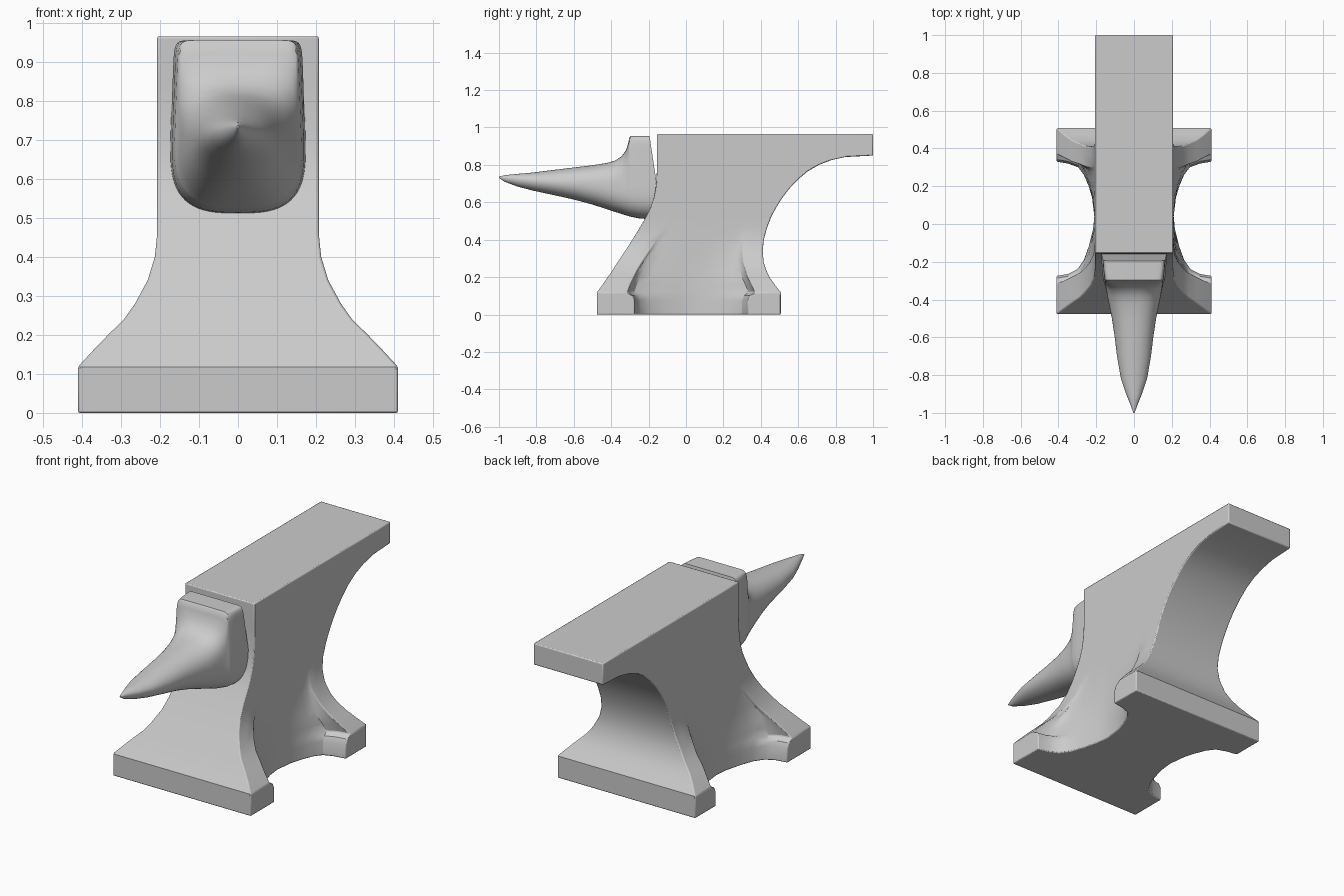
import bpy, math

if "Cube" in bpy.data.objects:
    bpy.data.objects.remove(bpy.data.objects["Cube"])


def loft(name, rings, bevel=0.0):
    """Skin a list of equal-length closed rings and cap both ends."""
    n = len(rings[0])
    verts = [p for r in rings for p in r]
    faces = [(i * n + j, i * n + (j + 1) % n, (i + 1) * n + (j + 1) % n, (i + 1) * n + j)
             for i in range(len(rings) - 1) for j in range(n)]
    faces += [tuple(reversed(range(n))), tuple(range(len(verts) - n, len(verts)))]
    mesh = bpy.data.meshes.new(name)
    mesh.from_pydata(verts, [], faces)
    mesh.update()
    ob = bpy.data.objects.new(name, mesh)
    bpy.context.collection.objects.link(ob)
    bpy.ops.object.select_all(action='DESELECT')
    ob.select_set(True)
    bpy.context.view_layer.objects.active = ob
    # consistent outward normals
    bpy.ops.object.mode_set(mode='EDIT')
    bpy.ops.mesh.select_all(action='SELECT')
    bpy.ops.mesh.normals_make_consistent(inside=False)
    bpy.ops.object.mode_set(mode='OBJECT')
    bpy.ops.object.shade_smooth_by_angle(angle=math.radians(32))
    if bevel:
        m = ob.modifiers.new("soft_edges", 'BEVEL')
        m.width, m.segments = bevel, 2
        m.limit_method, m.angle_limit = 'ANGLE', math.radians(40)
    return ob


# Body: half plan of the base (x, y), front corner to back corner, with waisted side
WAIST, Y0, Y1 = 0.207, -0.477, 0.507
PLAN = [(.41, Y0), (.41, -.36), (.41, -.275), (.35, -.265), (.30, -.24), (.265, -.19),
        (.24, -.12), (.217, -.03), (.21, .04), (.222, .14), (.24, .2), (.265, .26),
        (.295, .30), (.35, .32), (.41, .33), (.41, .41), (.41, Y1)]
# height, front y, back y, foot flare, foot-end rounding
LEVELS = [(0, Y0, Y1, 1, 0), (.075, Y0, Y1, 1, 0), (.102, Y0, Y1, 1, .012),
          (.118, Y0, Y1, 1, .04), (.16, -.446, .474, .81, .045), (.2, -.418, .446, .62, .045),
          (.24, -.391, .428, .42, .045), (.28, -.365, .415, .28, .04), (.34, -.325, .410, .12, .03),
          (.4, -.287, .416, .03, .02), (.46, -.25, .432, 0, 0), (.52, -.215, .455, 0, 0),
          (.57, -.19, .481, 0, 0), (.62, -.173, .512, 0, 0), (.67, -.163, .55, 0, 0),
          (.72, -.158, .597, 0, 0), (.765, -.156, .65, 0, 0), (.8, -.155, .71, 0, 0),
          (.825, -.155, .775, 0, 0), (.842, -.155, .85, 0, 0), (.85, -.155, 1.0, 0, 0),
          (.965, -.155, 1.0, 0, 0)]
rings = []
for z, yf, yb, flare, rnd in LEVELS:
    side = []
    for x, y in PLAN:
        if Y0 < y < Y1:  # pull foot ends back toward the corners
            y += (-rnd if y < 0 else rnd) * min(1, (x - WAIST) / .1)
        t = (y - Y0) / (Y1 - Y0)
        side.append((WAIST + (x - WAIST) * flare, yf + t * (yb - yf), z))
    rings.append(side + [(-x, y, z) for x, y, z in reversed(side)])
loft("anvil_body", rings, 0.006)

# Horn and step block: y, bottom z, widest z, top z, half width, bottom and top squareness
HORN = [(-1.0, .730, .733, .737, .003, 2, 2), (-.97, .710, .730, .745, .014, 2, 2),
        (-.9, .684, .722, .752, .042, 2, 2), (-.82, .663, .715, .759, .069, 2, 2),
        (-.7, .637, .706, .774, .090, 2, 2), (-.6, .615, .70, .786, .102, 2, 2.1),
        (-.5, .588, .695, .798, .117, 2.2, 2.2), (-.42, .562, .69, .811, .134, 2.4, 2.4),
        (-.38, .549, .685, .823, .142, 2.5, 2.7), (-.345, .538, .68, .845, .149, 2.6, 3.4),
        (-.32, .530, .68, .880, .155, 2.7, 5), (-.308, .527, .68, .92, .159, 2.8, 9),
        (-.303, .525, .68, .947, .161, 2.8, 14), (-.296, .523, .68, .955, .163, 2.8, 16),
        (-.25, .514, .68, .955, .169, 3, 18), (-.195, .505, .68, .955, .174, 3, 18)]
N = 64
rings = []
for i, (y, zb, zm, zt, w, eb, et) in enumerate(HORN):
    taper = .06 if y > -.35 else 0
    ring = []
    for k in range(N):
        a = 2 * math.pi * k / N
        c, s = math.cos(a), math.sin(a)
        e = et if s > 0 else eb
        v = abs(s) ** (2 / e)
        x = math.copysign(w * abs(c) ** (2 / e), c) * (1 - taper * v * (s > 0))
        z = zm + (zt - zm) * v if s > 0 else zm - (zm - zb) * v
        # the back end leans into the body, leaving a narrow gap at the top
        yy = y + (.955 - z) * .15 if i == len(HORN) - 1 else y
        ring.append((x, yy, z))
    rings.append(ring)
loft("anvil_horn", rings)
